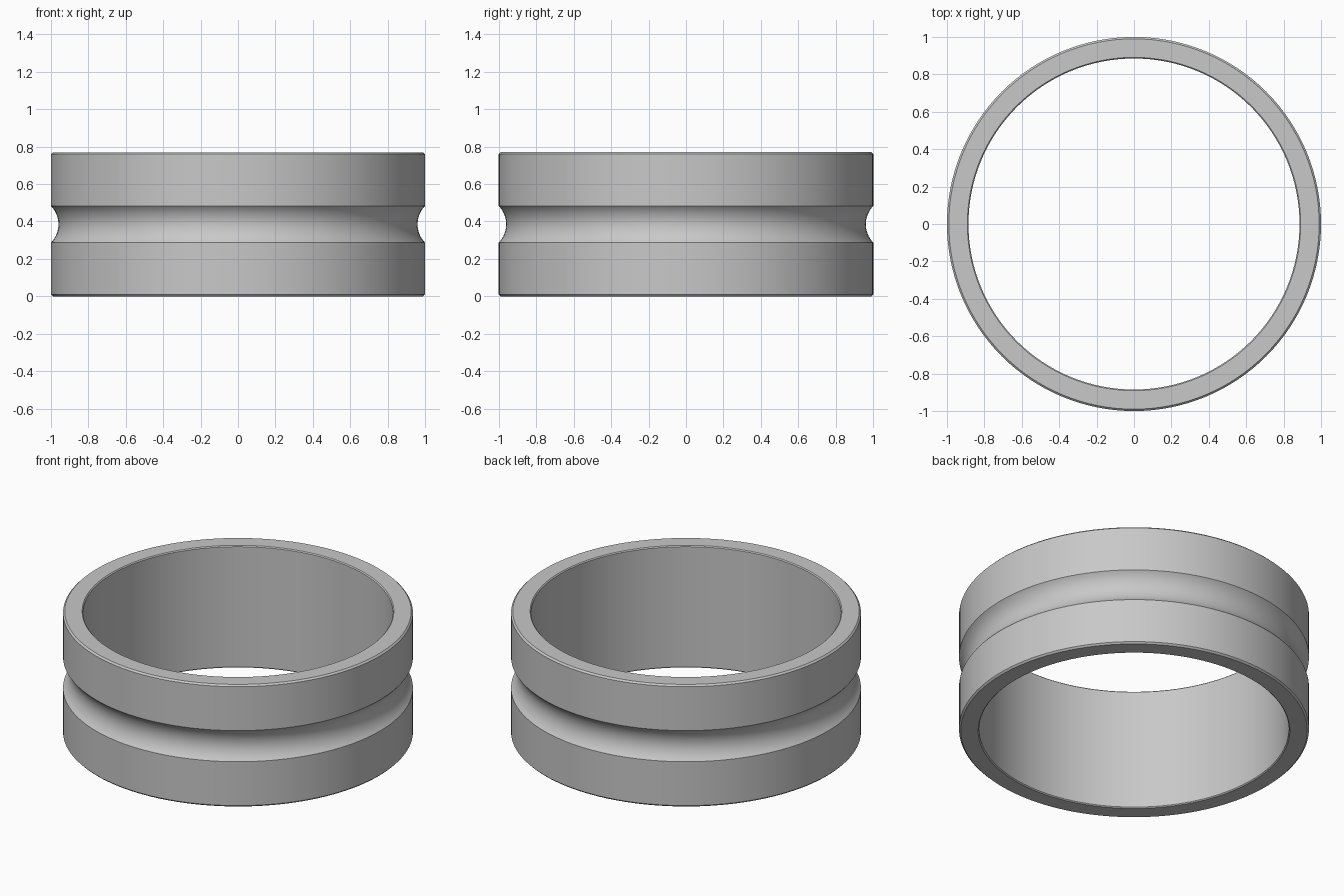
import bpy, bmesh, math

cube = bpy.data.objects.get("Cube")
if cube:
    bpy.data.objects.remove(cube, do_unlink=True)

HEIGHT, OUTER, INNER = 0.77, 1.0, 0.885
CHAMFER, INNER_CHAMFER = 0.01, 0.006
GROOVE_HALF, GROOVE_DEPTH = 0.098, 0.04
SEGMENTS, ARC_STEPS = 128, 16

# Material
metal = bpy.data.materials.new("grey metal")
metal.use_nodes = True
grey = (0.58, 0.58, 0.58, 1)
metal.diffuse_color = grey
metal.node_tree.nodes["Principled BSDF"].inputs["Base Color"].default_value = grey

# Groove arc in the outer wall
arc_radius = (GROOVE_HALF ** 2 + GROOVE_DEPTH ** 2) / (2 * GROOVE_DEPTH)
arc_centre = OUTER - GROOVE_DEPTH + arc_radius
sweep = math.asin(GROOVE_HALF / arc_radius)
groove = []
for i in range(ARC_STEPS + 1):
    a = sweep * (2 * i / ARC_STEPS - 1)
    groove.append((arc_centre - arc_radius * math.cos(a),
                   HEIGHT / 2 + arc_radius * math.sin(a)))

# Closed ring cross-section: lower edge, groove, mirrored upper edge
lower = [(INNER, INNER_CHAMFER), (INNER + INNER_CHAMFER, 0),
         (OUTER - CHAMFER, 0), (OUTER, CHAMFER)]
upper = [(r, HEIGHT - z) for r, z in reversed(lower)]
profile = lower + groove + upper

# Revolve the cross-section
bm = bmesh.new()
verts = [bm.verts.new((r, 0, z)) for r, z in profile]
edges = [bm.edges.new((v, verts[(i + 1) % len(verts)])) for i, v in enumerate(verts)]
bmesh.ops.spin(bm, geom=verts + edges, cent=(0, 0, 0), axis=(0, 0, 1),
               angle=2 * math.pi, steps=SEGMENTS, use_merge=True)
bmesh.ops.remove_doubles(bm, verts=bm.verts[:], dist=0.0001)
bmesh.ops.recalc_face_normals(bm, faces=bm.faces[:])

mesh = bpy.data.meshes.new("grooved_ring")
bm.to_mesh(mesh)
bm.free()
mesh.materials.append(metal)
ring = bpy.data.objects.new("grooved_ring", mesh)
bpy.context.collection.objects.link(ring)

# Smooth walls with crisp chamfers and groove rims
bpy.ops.object.select_all(action="DESELECT")
ring.select_set(True)
bpy.context.view_layer.objects.active = ring
bpy.ops.object.shade_smooth_by_angle(angle=math.radians(30))
